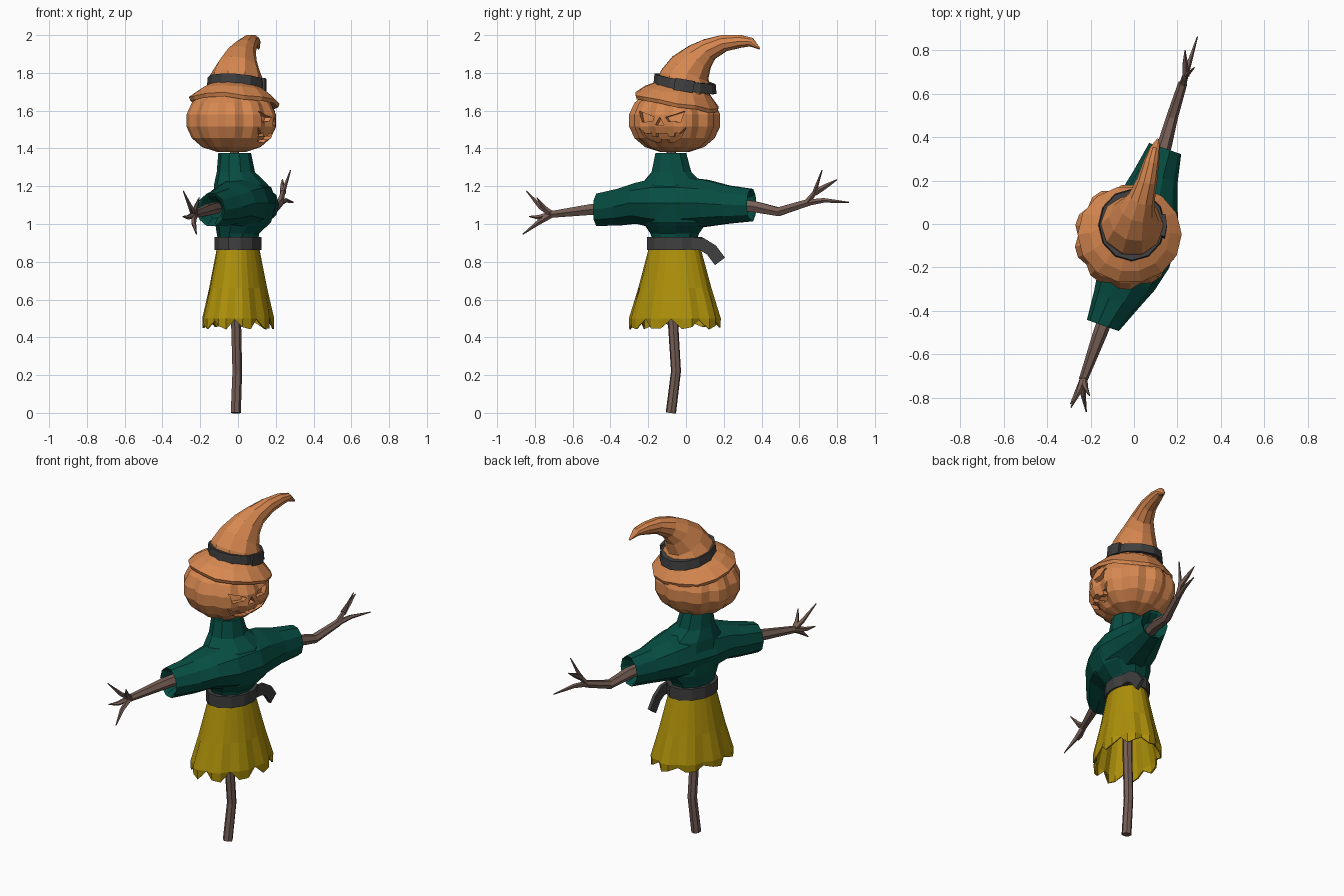
import bpy, bmesh, math
from mathutils import Vector

if "Cube" in bpy.data.objects:
    bpy.data.objects.remove(bpy.data.objects["Cube"])

ANG = math.radians(19.4)          # the whole figure is turned by this angle
FX, FY = math.cos(ANG), -math.sin(ANG)


def mat(name, rgb):
    m = bpy.data.materials.new(name)
    m.diffuse_color = (*rgb, 1)
    m.use_nodes = True
    m.node_tree.nodes["Principled BSDF"].inputs["Base Color"].default_value = m.diffuse_color
    return m


ORANGE = mat("pumpkin orange", (0.68, 0.245, 0.08))
GREEN = mat("dark green cloth", (0.002, 0.075, 0.055))
YELLOW = mat("mustard cloth", (0.42, 0.28, 0.003))
GREY = mat("charcoal leather", (0.05, 0.05, 0.052))
WOOD = mat("brown wood", (0.18, 0.112, 0.092))


def W(u, v, z):
    """Figure space (u sideways, v forward) to world."""
    return Vector((u * -FY + v * FX, -0.06 + u * FX + v * FY, z))


def finish(name, bm, material):
    bmesh.ops.recalc_face_normals(bm, faces=bm.faces)
    me = bpy.data.meshes.new(name)
    bm.to_mesh(me)
    bm.free()
    me.materials.append(material)
    ob = bpy.data.objects.new(name, me)
    bpy.context.collection.objects.link(ob)
    return ob


def loft(name, rings, material, caps=True, loop=False):
    bm = bmesh.new()
    vr = [[bm.verts.new(p) for p in r] for r in rings]
    n = len(vr[0])
    pairs = list(zip(vr, vr[1:])) + ([(vr[-1], vr[0])] if loop else [])
    for a, b in pairs:
        for i in range(n):
            j = (i + 1) % n
            bm.faces.new((a[i], a[j], b[j], b[i]))
    if caps and not loop:
        bm.faces.new(vr[0])
        bm.faces.new(vr[-1])
    return finish(name, bm, material)


def oval(n, fn, start=0.0):
    angles = [start + 2 * math.pi * i / n for i in range(n)]
    return [fn(math.cos(a), math.sin(a), i) for i, a in enumerate(angles)]


def tube(name, pts, radii, material, sides=6, phase=0.0):
    """Tapered tube along a path; a radius may be a pair (across x, across the rest)."""
    pts = [Vector(p) for p in pts]
    rings = []
    for i, p in enumerate(pts):
        t = (pts[min(i + 1, len(pts) - 1)] - pts[max(i - 1, 0)]).normalized()
        n1 = Vector((1, 0, 0))
        n1 = (n1 - t * n1.dot(t)).normalized()
        n2 = t.cross(n1)
        r = radii[i] if isinstance(radii[i], tuple) else (radii[i], radii[i])
        rings.append(oval(sides, lambda c, s, k: p + n1 * r[0] * c + n2 * r[1] * s, phase))
    return loft(name, rings, material)


# Pole
tube("pole", [(-.013, -.08, 0), (-.005, -.053, .22), (-.012, -.07, .5), (-.015, -.07, .95), (-.02, -.08, 1.45)],
     [.028, .027, .028, .028, .025], WOOD, 7)

# Arms and twig fingers
tube("arm_a", [(-.09, -.33, 1.09), (-.155, -.50, 1.077), (-.235, -.72, 1.05)], [.035, .033, .02], WOOD)
tube("arm_b", [(.11, .27, 1.10), (.14, .36, 1.092), (.175, .49, 1.065), (.225, .65, 1.115)],
     [.035, .034, .027, .021], WOOD)
wa, wb, fork = (-.232, -.71, 1.051), (.222, .64, 1.112), (.237, .68, 1.165)
twigs = [
    (wa, (-.252, -.77, 1.09), (-.29, -.845, 1.175)),
    (wa, (-.235, -.785, 1.005), (-.22, -.865, .945)),
    (wa, (-.265, -.78, 1.035), (-.293, -.83, 1.04)),
    (wa, (-.225, -.75, 1.085), (-.205, -.79, 1.14)),
    (wb, fork, (.278, .72, 1.285)),
    (fork, (.235, .74, 1.20), (.235, .80, 1.235)),
    (wb, (.25, .73, 1.125), (.292, .863, 1.115)),
]
for i, t in enumerate(twigs):
    tube(f"twig_finger_{i + 1}", t, [.018, .013, .003], WOOD, 5)

# Shirt sleeves: one sideways tube with recessed cuffs (u, v, z, radius v, radius z)
stations = [(-.36, 0, 1.075, .04, .045), (-.42, 0, 1.075, .066, .078), (-.432, 0, 1.075, .078, .09),
            (-.30, .02, 1.09, .11, .102), (-.20, .033, 1.11, .138, .112), (-.08, .035, 1.11, .165, .14),
            (.08, .03, 1.11, .16, .142), (.18, .012, 1.11, .138, .13), (.30, .003, 1.103, .104, .106),
            (.432, 0, 1.10, .078, .09), (.42, 0, 1.10, .066, .078), (.36, 0, 1.10, .04, .045)]
loft("shirt_sleeves", [oval(10, lambda c, s, i: W(u, v + rv * c, z + rz * s))
                       for u, v, z, rv, rz in stations], GREEN)

# Shirt body with a narrow collar (z, u, v, radius u, radius v)
body = [(.92, 0, 0, .125, .105), (.95, 0, 0, .137, .11), (1.01, .01, .025, .18, .145), (1.11, 0, .037, .195, .162),
        (1.21, -.005, .018, .175, .138), (1.275, -.02, -.005, .112, .10), (1.375, -.025, -.01, .085, .087),
        (1.375, -.025, -.01, .066, .068), (1.34, -.025, -.01, .05, .05)]
loft("shirt_body", [oval(10, lambda c, s, i: W(u + ru * c, v + rv * s, z))
                    for z, u, v, ru, rv in body], GREEN)


# Skirt with a scalloped, pleated hem (every third side point is a raised notch)
def skirt_ring(ru, rv, z, pleat, dip):
    def f(c, s, i):
        notch = i % 3 == 0
        k = 1 - pleat * notch
        return W(ru * k * c, rv * k * s, z + dip * notch + dip * .3 * math.sin(i * 2.3))
    return oval(27, f)


skirt = loft("skirt", [skirt_ring(.140, .108, .875, 0, 0), skirt_ring(.20, .148, .66, .03, 0),
                       skirt_ring(.251, .183, .50, .07, 0), skirt_ring(.249, .181, .452, .09, .035)],
             YELLOW, caps=False)
sol = skirt.modifiers.new("cloth", "SOLIDIFY")
sol.thickness = .008

# Belt and hanging belt end
loft("belt", [oval(12, lambda c, s, i: W(a * c, b * s, z)) for a, b, z in
              [(.154, .122, .862), (.154, .122, .932), (.125, .095, .932), (.125, .095, .862)]], GREY, loop=True)
tube("belt_end", [(.10, .03, .897), (.104, .085, .893), (.105, .135, .862), (.105, .18, .802)],
     [(.014, .047)] * 4, GREY, 4, math.pi / 4)

# Pumpkin head with lobes
HU, HV, HZ, HR, HH = -.012, -.033, 1.548, .245, .172


def radius_at(z):
    s = max(-1, min(1, (z - HZ) / HH))
    return HR * (1 - s * s) ** .40


head_rings = []
for k in range(8):
    z = HZ + HH * math.sin(math.radians(-77 + 22 * k))
    r = radius_at(z)

    def lobe(c, s, i):
        k = .925 if i % 3 == 0 else 1.0
        return W(HU + r * k * s, HV + r * k * c, z)
    head_rings.append(oval(30, lobe, math.radians(18)))
head = loft("pumpkin_head", head_rings, ORANGE)

# Carved face: cutters that follow the curved surface
eye = [(.128, 1.598), (.032, 1.565), (.045, 1.543), (.108, 1.54)]
nose = [(0, 1.567), (.024, 1.525), (-.024, 1.525)]
mouth = [(-.135, 1.512), (-.09, 1.477), (-.06, 1.482), (-.055, 1.462), (-.03, 1.462), (-.025, 1.478),
         (.035, 1.478), (.04, 1.462), (.065, 1.465), (.07, 1.482), (.095, 1.48), (.135, 1.512),
         (.10, 1.455), (.06, 1.435), (.03, 1.432), (.025, 1.447), (-.005, 1.447), (-.01, 1.43),
         (-.06, 1.437), (-.105, 1.46)]


def face_prisms(name, depth, proud):
    bm = bmesh.new()
    for poly in (eye, [(-u, z) for u, z in eye], nose, mouth):
        skin = [HV + math.sqrt(radius_at(z) ** 2 - u * u) for u, z in poly]
        back = [bm.verts.new(W(HU + u, v - depth, z)) for (u, z), v in zip(poly, skin)]
        front = [bm.verts.new(W(HU + u, v + proud, z)) for (u, z), v in zip(poly, skin)]
        bm.faces.new(back)
        bm.faces.new(front)
        for i in range(len(poly)):
            j = (i + 1) % len(poly)
            bm.faces.new((back[i], back[j], front[j], front[i]))
    bmesh.ops.triangulate(bm, faces=bm.faces)
    return finish(name, bm, ORANGE)


cutter = face_prisms("face_cutter", .042, .08)
cutter.hide_render = True
cut = head.modifiers.new("carve", "BOOLEAN")
cut.operation, cut.object = "DIFFERENCE", cutter
before, carved = len(head.data.polygons), None
solvers = [e.identifier for e in cut.bl_rna.properties["solver"].enum_items]
for solver in solvers:
    cut.solver = solver
    bpy.context.view_layer.update()
    me = bpy.data.meshes.new_from_object(head.evaluated_get(bpy.context.evaluated_depsgraph_get()))
    if len(me.polygons) > before + 20:
        carved = me
        break
head.modifiers.clear()
bpy.data.objects.remove(cutter)
if carved:
    head.data = carved
else:                              # no solver available: thin face plates instead
    face_prisms("face_plates", .002, .006)


# Hat: tilted drooping brim
def tilt(cx, cy, rx, ry, z, n, wave=0.0):
    return oval(n, lambda c, s, i: Vector((cx + rx * c, cy + ry * s,
                z - .17 * (ry * s) - .065 * rx * c + wave * math.sin(i * 2.1))))


loft("hat_brim", [tilt(-.015, -.03, .13, .13, 1.69, 14), tilt(-.02, -.048, .232, .218, 1.632, 14, .006),
                  tilt(-.02, -.048, .24, .225, 1.652, 14, .006), tilt(-.018, -.04, .185, .18, 1.70, 14),
                  tilt(-.015, -.02, .14, .14, 1.728, 14)], ORANGE, loop=True)

# Hat: bent cone
cone = [(-.012, -.02, 1.69, .152), (-.008, -.002, 1.77, .145), (0, .02, 1.822, .118), (.015, .07, 1.883, .085),
        (.035, .12, 1.923, .063), (.06, .20, 1.957, .047), (.08, .286, 1.967, .036), (.095, .344, 1.963, .025),
        (.11, .39, 1.928, .005)]
tube("hat_cone", [c[:3] for c in cone], [c[3] for c in cone], ORANGE, 10)

# Hat band and its overlapping end
loft("hat_band", [tilt(-.01, -.005, r, r + .012, z, 12) for r, z in
                  [(.155, 1.716), (.150, 1.768), (.125, 1.768), (.125, 1.716)]], GREY, loop=True)
tube("hat_band_end", [(.134, -.06, 1.742), (.143, -.01, 1.734), (.137, .04, 1.725)],
     [(.012, .045)] * 3, GREY, 4, math.pi / 4)
